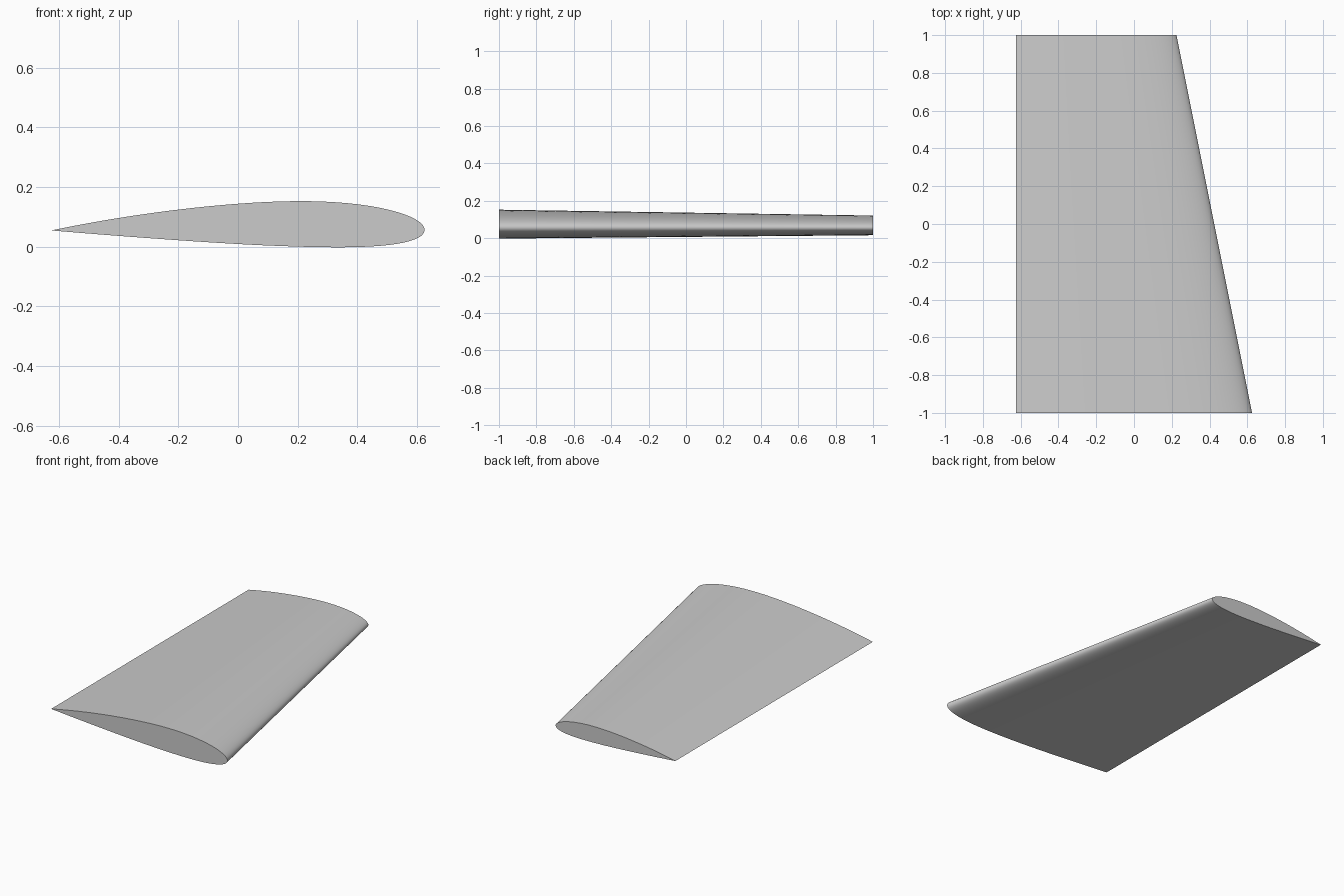
import bpy, bmesh, math

cube = bpy.data.objects.get("Cube")
if cube:
    bpy.data.objects.remove(cube)

THICKNESS, CAMBER, CAMBER_POS = 0.1225, 0.018, 0.4
STEPS = 40
TRAILING_X, CHORD_Z = -0.625, 0.0545


def surface(u, side):
    """Point on a unit-chord aerofoil, u = 0 at the nose; side is +1 or -1."""
    half = 5 * THICKNESS * (0.2969 * math.sqrt(u) - 0.126 * u - 0.3516 * u**2
                            + 0.2843 * u**3 - 0.1036 * u**4)
    p = CAMBER_POS
    k = CAMBER / (p * p if u < p else (1 - p) ** 2)
    line = k * (2 * p * u - u * u + (0 if u < p else 1 - 2 * p))
    slope = math.atan(2 * k * (p - u))
    return u - side * half * math.sin(slope), line + side * half * math.cos(slope)


# Closed outline: trailing edge over the top to the nose, back underneath
spacing = [(1 - math.cos(math.pi * i / STEPS)) / 2 for i in range(STEPS + 1)]
outline = [surface(u, 1) for u in reversed(spacing)]
outline += [surface(u, -1) for u in spacing[1:-1]]

# Tapered wing lofted from the root to the tip
bm = bmesh.new()
rings = []
for y, chord in ((-1, 1.25), (1, 0.85)):
    rings.append([bm.verts.new((TRAILING_X + chord * (1 - u), y, CHORD_Z + chord * h))
                  for u, h in outline])
root, tip = rings
for i in range(len(root)):
    j = (i + 1) % len(root)
    bm.faces.new((root[i], root[j], tip[j], tip[i]))
bm.faces.new(root)
bm.faces.new(tip)
bmesh.ops.recalc_face_normals(bm, faces=bm.faces)
mesh = bpy.data.meshes.new("wing")
bm.to_mesh(mesh)
bm.free()

# Plain grey finish
grey = bpy.data.materials.new("light_grey")
grey.use_nodes = True
grey.diffuse_color = (0.6, 0.6, 0.6, 1)
grey.node_tree.nodes["Principled BSDF"].inputs["Base Color"].default_value = grey.diffuse_color
mesh.materials.append(grey)

wing = bpy.data.objects.new("wing", mesh)
bpy.context.collection.objects.link(wing)
bpy.context.view_layer.objects.active = wing
wing.select_set(True)
bpy.ops.object.shade_smooth_by_angle(angle=math.radians(30))
